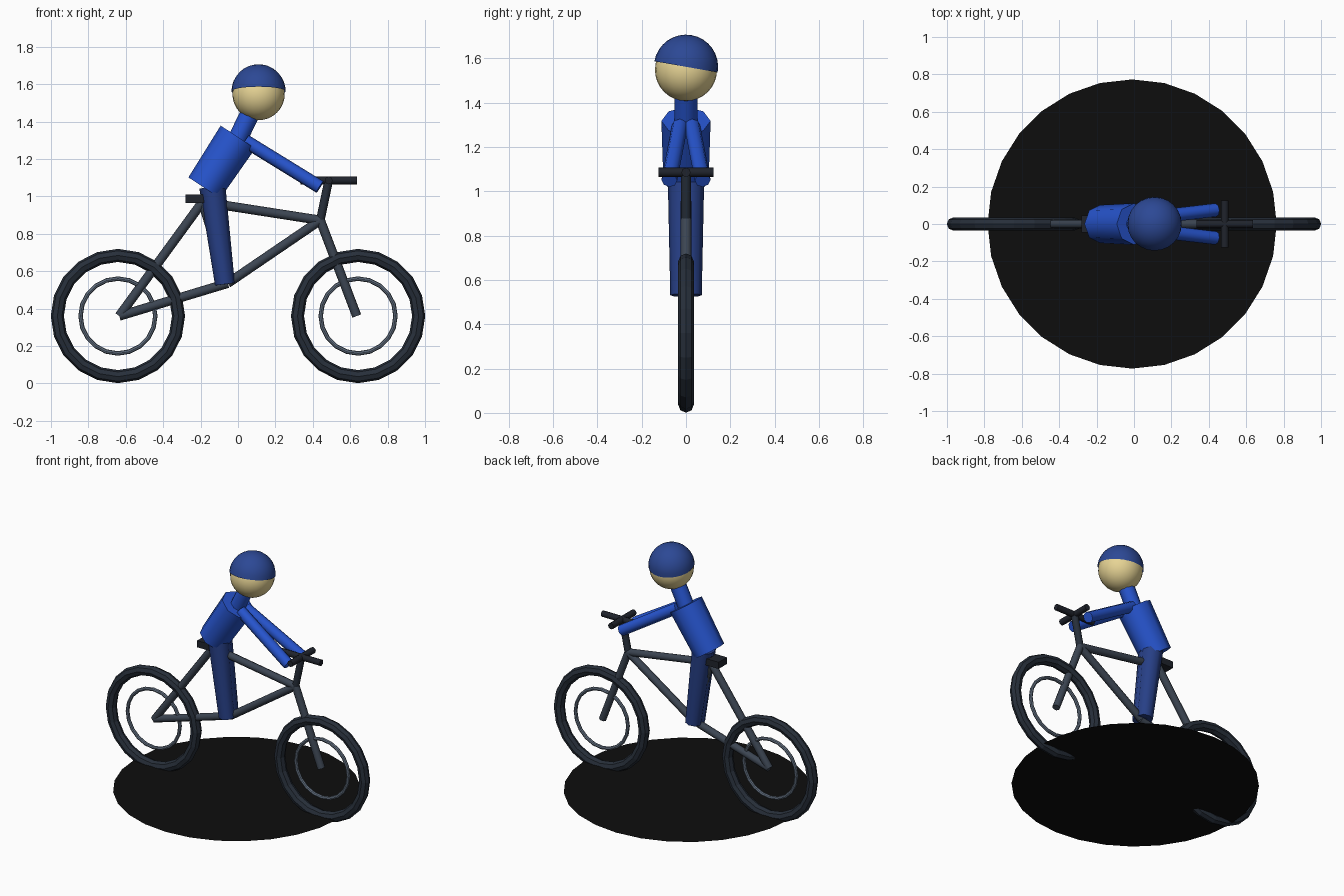
import bpy, bmesh, math
from mathutils import Vector, Matrix

if "Cube" in bpy.data.objects:
    bpy.data.objects.remove(bpy.data.objects["Cube"])


def material(name, rgb):
    m = bpy.data.materials.new(name)
    m.diffuse_color = (*rgb, 1)
    m.use_nodes = True
    m.node_tree.nodes["Principled BSDF"].inputs["Base Color"].default_value = m.diffuse_color
    return m


TYRE = material("tyre_rubber", (0.02, 0.028, 0.042))
FRAME = material("frame_paint", (0.045, 0.06, 0.085))
RIM = material("rim_metal", (0.13, 0.17, 0.23))
BLACK = material("bar_black", (0.014, 0.017, 0.025))
SHIRT = material("shirt_blue", (0.02, 0.09, 0.62))
TROUSER = material("trouser_blue", (0.02, 0.05, 0.24))
CAP = material("cap_blue", (0.025, 0.065, 0.30))
SKIN = material("skin", (0.80, 0.66, 0.30))
DISC = material("disc_black", (0.004, 0.004, 0.004))


def finish(bm, name, mat, angle=50):
    bmesh.ops.recalc_face_normals(bm, faces=bm.faces)
    mesh = bpy.data.meshes.new(name)
    bm.to_mesh(mesh)
    bm.free()
    mesh.materials.append(mat)
    ob = bpy.data.objects.new(name, mesh)
    bpy.context.collection.objects.link(ob)
    if angle:
        bpy.ops.object.select_all(action='DESELECT')
        ob.select_set(True)
        bpy.context.view_layer.objects.active = ob
        bpy.ops.object.shade_smooth_by_angle(angle=math.radians(angle))
    return ob


def tube(name, a, b, r1, mat, r2=None, sides=8):
    """Cylinder or cone running from point a to point b."""
    a, b = Vector(a), Vector(b)
    d = b - a
    bm = bmesh.new()
    bmesh.ops.create_cone(bm, cap_ends=True, segments=sides, radius1=r1,
                          radius2=r1 if r2 is None else r2, depth=d.length)
    z = d.normalized()
    x = Vector((0, 1, 0)) if abs(z.y) < 0.9 else Vector((1, 0, 0))
    x = (x - z * x.dot(z)).normalized()
    rot = Matrix((x, z.cross(x), z)).transposed().to_4x4()
    bm.transform(Matrix.Translation((a + b) / 2) @ rot)
    return finish(bm, name, mat)


def ring(name, centre, major, minor, mat):
    bpy.ops.mesh.primitive_torus_add(location=centre, rotation=(math.pi / 2, 0, 0),
                                     major_radius=major, minor_radius=minor,
                                     major_segments=20, minor_segments=8)
    ob = bpy.context.object
    ob.name = name
    ob.data.materials.append(mat)


# Wheels
for label, x in (("rear", -0.642), ("front", 0.642)):
    ring(label + "_tyre", (x, 0, 0.36), 0.324, 0.035, TYRE)
    ring(label + "_rim", (x, 0, 0.36), 0.2, 0.012, RIM)

# Frame tubes between the main joints
hub_r, hub_f = (-0.635, 0, 0.36), (0.635, 0, 0.36)
crank, seat, head = (-0.055, 0, 0.535), (-0.19, 0, 0.97), (0.44, 0, 0.872)
for name, a, b in (("seat_stay", hub_r, seat), ("chain_stay", hub_r, crank),
                   ("seat_tube", crank, seat), ("down_tube", crank, head),
                   ("top_tube", seat, head), ("fork", head, hub_f)):
    tube(name, a, b, 0.025, FRAME)

# Handlebar, stem and saddle
tube("stem", head, (0.485, 0, 1.085), 0.023, TYRE)
tube("handlebar", (0.485, -0.125, 1.085), (0.485, 0.125, 1.085), 0.021, BLACK)
tube("handlebar_extension", (0.335, 0, 1.085), (0.635, 0, 1.085), 0.021, BLACK)
bm = bmesh.new()
bmesh.ops.create_cube(bm, size=1)
bm.transform(Matrix.Translation((-0.19, 0, 0.988)) @ Matrix.Diagonal((0.18, 0.09, 0.046, 1)))
finish(bm, "saddle", BLACK, 0)

# Rider body and limbs
tube("torso", (-0.18, 0, 1.045), (0.0, 0, 1.317), 0.102, SHIRT, 0.111)
tube("neck", (-0.005, 0, 1.30), (0.08, 0, 1.475), 0.052, SHIRT)
for label, s in (("right", -1), ("left", 1)):
    tube(label + "_arm", (0.04, s * 0.028, 1.295), (0.438, s * 0.075, 1.05), 0.036, SHIRT)
    tube(label + "_leg", (-0.137, s * 0.012, 1.05), (-0.07, s * 0.018, 0.53), 0.07, TROUSER, 0.053)

# Head, with a tilted half-sphere cap
bm = bmesh.new()
bmesh.ops.create_uvsphere(bm, u_segments=24, v_segments=16, radius=0.14)
bm.transform(Matrix.Translation((0.11, 0, 1.547)))
finish(bm, "head", SKIN)
bm = bmesh.new()
bmesh.ops.create_uvsphere(bm, u_segments=24, v_segments=16, radius=0.145)
bmesh.ops.delete(bm, geom=[v for v in bm.verts if v.co.z < -0.001], context='VERTS')
bm.transform(Matrix.Translation((0.11, 0, 1.561)) @ Matrix.Rotation(math.radians(-10), 4, 'X'))
finish(bm, "cap", CAP)

# Flat shadow disc
bm = bmesh.new()
bmesh.ops.create_circle(bm, cap_ends=True, segments=28, radius=0.773)
bm.transform(Matrix.Translation((-0.01, 0, 0.043)))
finish(bm, "ground_disc", DISC, 0)
